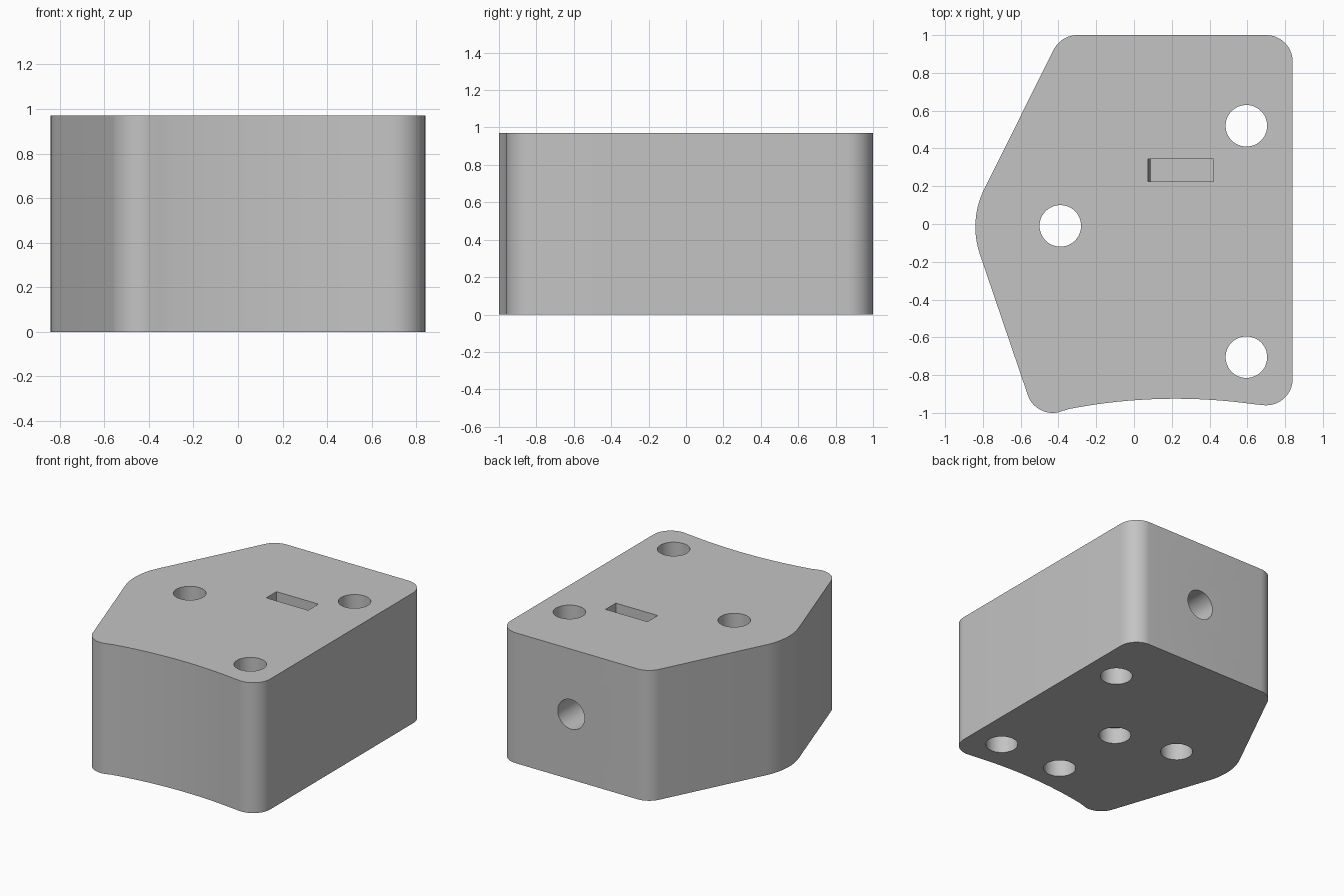
import bpy
import bmesh
from math import radians, cos, sin, pi
from mathutils import Vector

cube = bpy.data.objects.get("Cube")
if cube:
    bpy.data.objects.remove(cube, do_unlink=True)

HEIGHT = 0.97
HOLE_R = 0.11

grey = bpy.data.materials.new("plain grey")
grey.use_nodes = True
colour = (0.55, 0.55, 0.55, 1)
grey.diffuse_color = colour
grey.node_tree.nodes["Principled BSDF"].inputs["Base Color"].default_value = colour


def arc(cx, cy, r, start, end, steps):
    """Points along a circular arc, angles in degrees."""
    angles = [radians(start + (end - start) * i / steps) for i in range(steps + 1)]
    return [(cx + r * cos(a), cy + r * sin(a)) for a in angles]


def prism(name, bottom, top, z0, z1):
    """Closed solid between two matching outlines."""
    bm = bmesh.new()
    low = [bm.verts.new((x, y, z0)) for x, y in bottom]
    high = [bm.verts.new((x, y, z1)) for x, y in top]
    bm.faces.new(low[::-1])
    bm.faces.new(high)
    n = len(low)
    for i in range(n):
        j = (i + 1) % n
        bm.faces.new((low[i], low[j], high[j], high[i]))
    bmesh.ops.recalc_face_normals(bm, faces=bm.faces)
    mesh = bpy.data.meshes.new(name)
    bm.to_mesh(mesh)
    bm.free()
    mesh.materials.append(grey)
    obj = bpy.data.objects.new(name, mesh)
    bpy.context.collection.objects.link(obj)
    return obj


def drill(name, x, y, z0, z1):
    circle = arc(x, y, HOLE_R, 0, 352.5, 47)
    return prism(name, circle, circle, z0, z1)


# Block outline: rounded corners joined by straight sides and a hollow front
outline = (
    arc(0.70, -0.82, 0.14, -98.9, 0, 14)
    + arc(0.70, 0.86, 0.14, 0, 90, 14)
    + arc(-0.30, 0.86, 0.14, 90, 153.4, 10)
    + arc(-0.39, -0.015, 0.45, 153.4, 199, 14)
    + arc(-0.43, -0.86, 0.14, 199, 282.1, 14)
    + arc(0.22, -3.885, 2.96, 102.1, 81.1, 20)[1:-1]
)
block = prism("block", outline, outline, 0, HEIGHT)

# Three holes right through
cutters = []
for x, y in ((0.595, 0.52), (0.595, -0.705), (-0.39, -0.01)):
    cutters.append(drill("through_hole_cutter", x, y, -0.1, HEIGHT + 0.1))

# Two blind holes in the underside
cutters.append(drill("front_blind_hole_cutter", 0.08, -0.70, -0.1, 0.30))
cutters.append(drill("middle_blind_hole_cutter", 0.08, -0.11, -0.1, 0.12))

# Blind screw hole in the back
screw = drill("back_hole_cutter", 0, 0, 0, 1.0)
screw.rotation_euler.x = -pi / 2
screw.location = Vector((0.245, 0.10, HEIGHT / 2))
cutters.append(screw)

# Narrow slot in the top with one leaning end wall
floor = [(0.09, 0.225), (0.42, 0.225), (0.42, 0.345), (0.09, 0.345)]
mouth = [(0.075 if x < 0.2 else x, y) for x, y in floor]
cutters.append(prism("slot_cutter", floor, mouth, 0.32, HEIGHT + 0.01))

# Cut everything out of the block
bpy.context.view_layer.objects.active = block
for cutter in cutters:
    cutter.hide_render = True
    cut = block.modifiers.new("cut", "BOOLEAN")
    cut.operation = "DIFFERENCE"
    cut.solver = "EXACT"
    cut.object = cutter
    bpy.ops.object.modifier_apply(modifier=cut.name)
for cutter in cutters:
    bpy.data.objects.remove(cutter, do_unlink=True)

# Smooth the rounded walls, keep the rims sharp
bpy.ops.object.select_all(action="DESELECT")
block.select_set(True)
bpy.ops.object.shade_smooth_by_angle(angle=radians(30))
